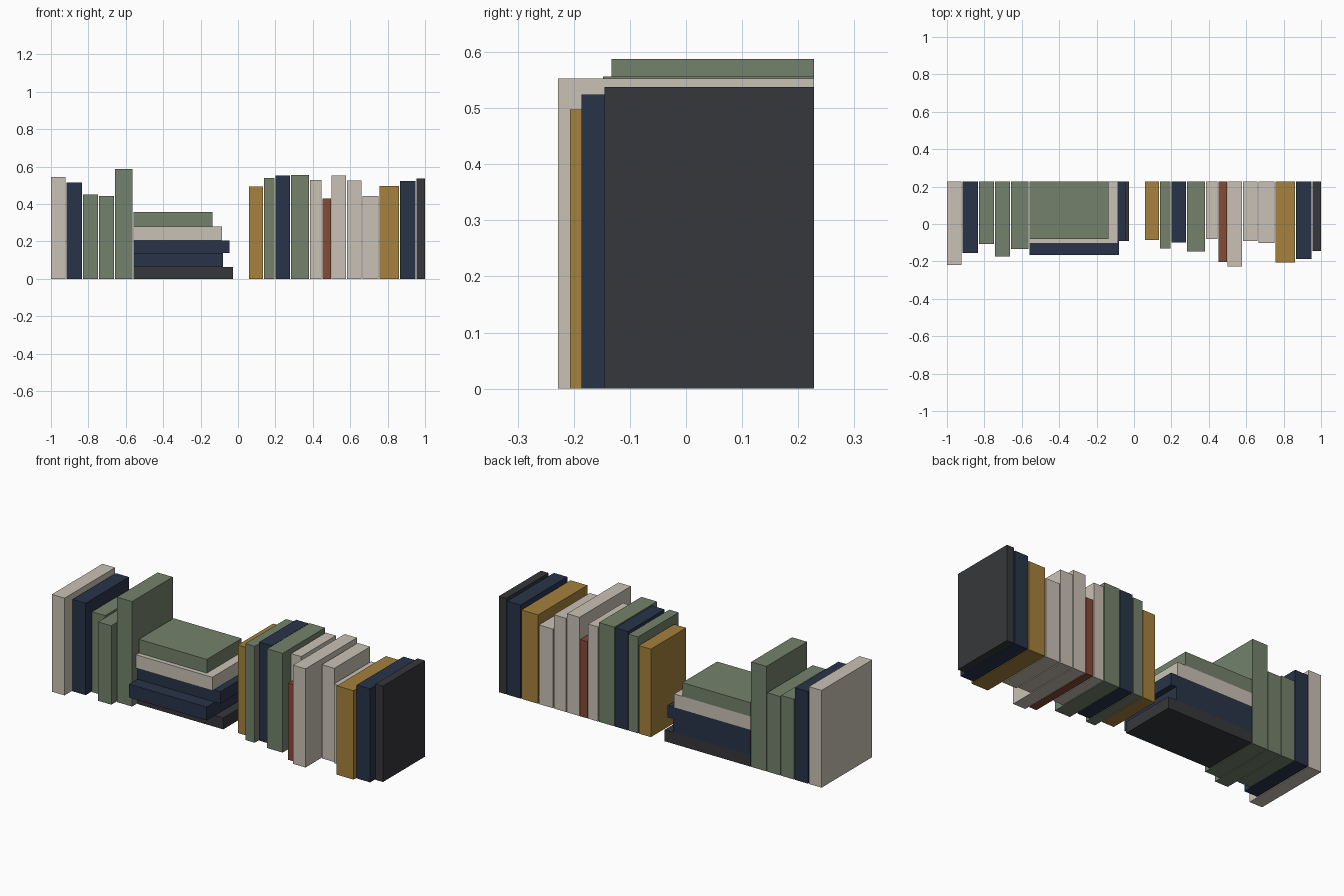
import bpy
import bmesh
from mathutils import Matrix, Vector

default_cube = bpy.data.objects.get("Cube")
if default_cube:
    bpy.data.objects.remove(default_cube, do_unlink=True)

BACK = 0.228    # every book is pushed against this plane
GAP = 0.005     # slit between neighbouring upright books


def make_material(name, rgb):
    """Matte cover material from display colour values."""
    linear = [(channel / 255) ** 2.2 for channel in rgb]
    material = bpy.data.materials.new(name)
    material.use_nodes = True
    material.diffuse_color = (*linear, 1)
    shader = next(n for n in material.node_tree.nodes if n.type == "BSDF_PRINCIPLED")
    shader.inputs["Base Color"].default_value = (*linear, 1)
    shader.inputs["Roughness"].default_value = 0.8
    return material


covers = {
    "cream": make_material("cream_cover", (200, 192, 179)),
    "navy": make_material("navy_cover", (45, 55, 74)),
    "green": make_material("green_cover", (115, 129, 107)),
    "gold": make_material("gold_cover", (164, 128, 62)),
    "red": make_material("red_cover", (132, 75, 58)),
    "dark": make_material("dark_cover", (57, 58, 61)),
}


def make_book(name, cover, left, bottom, width, depth, height):
    """Plain box with its origin in the middle of its underside."""
    mesh = bpy.data.meshes.new(name)
    bm = bmesh.new()
    bmesh.ops.create_cube(bm, size=1)
    bmesh.ops.translate(bm, verts=bm.verts, vec=Vector((0, 0, 0.5)))
    bmesh.ops.transform(bm, verts=bm.verts, matrix=Matrix.Diagonal((width, depth, height, 1)))
    bm.to_mesh(mesh)
    bm.free()
    mesh.materials.append(covers[cover])
    book = bpy.data.objects.new(name, mesh)
    book.location = (left + width / 2, BACK - depth / 2, bottom)
    bpy.context.collection.objects.link(book)


def make_row(prefix, x, books):
    """Upright books side by side; returns where the row ends."""
    for number, (cover, width, depth, height) in enumerate(books, 1):
        make_book(f"{prefix}_{cover}_book_{number}", cover, x, 0, width, depth, height)
        x += width + GAP
    return x


def make_stack(prefix, x, books):
    """Books lying flat, listed from the bottom up."""
    z = 0
    for number, (cover, width, depth, height) in enumerate(books, 1):
        make_book(f"{prefix}_{cover}_book_{number}", cover, x, z, width, depth, height)
        z += height


# Upright books on the -x side: cover, thickness, depth, height
stack_start = make_row("first_row", -1, [
    ("cream", 0.079, 0.448, 0.545),
    ("navy", 0.081, 0.384, 0.515),
    ("green", 0.081, 0.335, 0.45),
    ("green", 0.081, 0.403, 0.442),
    ("green", 0.094, 0.361, 0.588),
])

# Flat stack beside them: cover, width, depth, thickness
make_stack("stacked", stack_start, [
    ("dark", 0.532, 0.32, 0.064),
    ("navy", 0.48, 0.393, 0.075),
    ("navy", 0.514, 0.32, 0.067),
    ("cream", 0.473, 0.333, 0.075),
    ("green", 0.422, 0.308, 0.077),
])

# Upright books on the +x side
make_row("second_row", 0.058, [
    ("gold", 0.075, 0.313, 0.493),
    ("green", 0.058, 0.36, 0.54),
    ("navy", 0.078, 0.326, 0.553),
    ("green", 0.096, 0.376, 0.556),
    ("cream", 0.062, 0.308, 0.53),
    ("red", 0.044, 0.43, 0.43),
    ("cream", 0.077, 0.456, 0.553),
    ("cream", 0.077, 0.318, 0.525),
    ("cream", 0.087, 0.329, 0.443),
    ("gold", 0.104, 0.435, 0.498),
    ("navy", 0.083, 0.414, 0.524),
    ("dark", 0.046, 0.373, 0.538),
])
